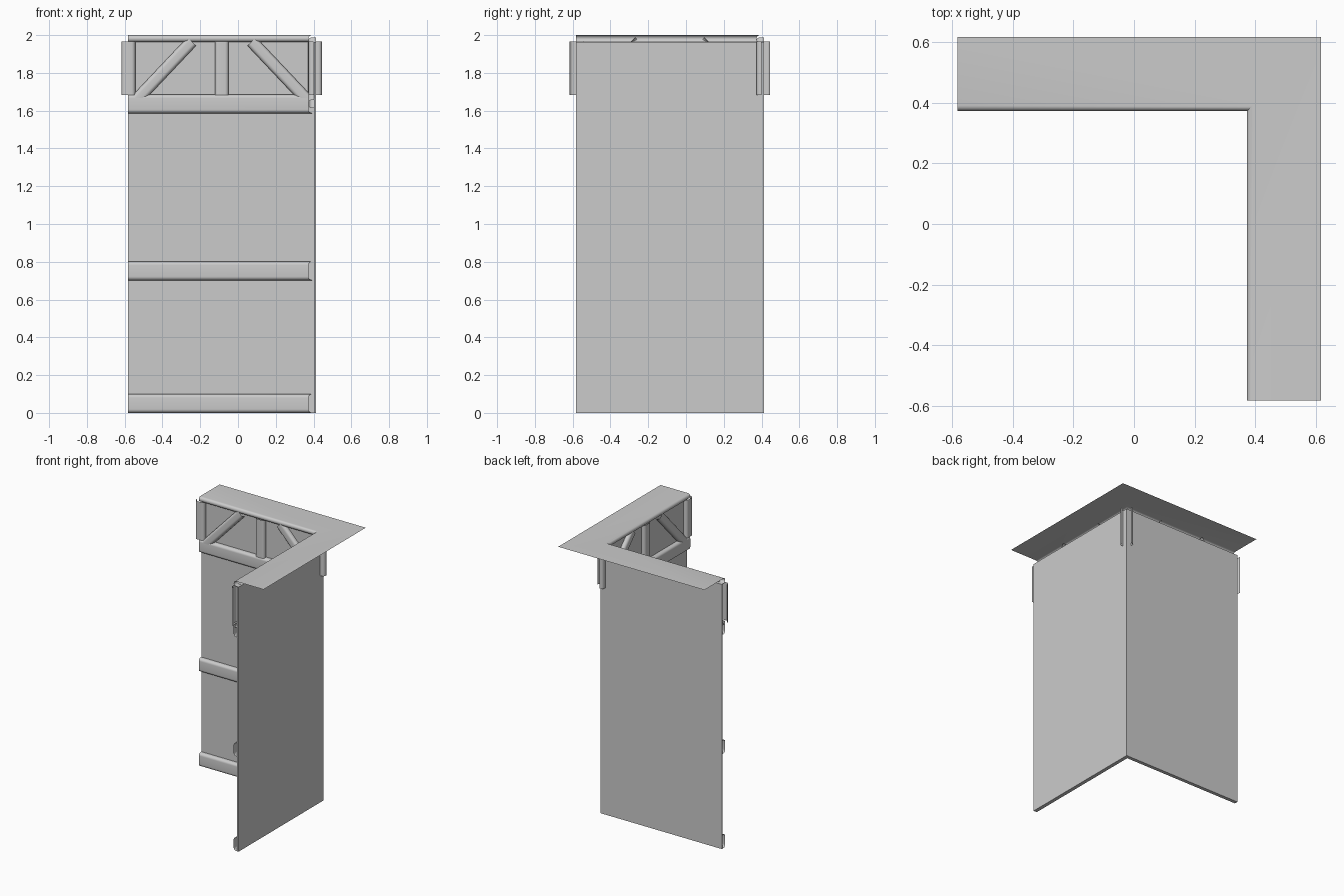
import bpy, bmesh, math
from mathutils import Vector

if "Cube" in bpy.data.objects:
    bpy.data.objects.remove(bpy.data.objects["Cube"])

START = -0.583           # free ends of both wings
FACE, BACK, OUT = 0.373, 0.402, 0.413   # rail front, wall inner, wall outer


def arc(cx, cy, r, a0, a1, n=6):
    return [(cx + r * math.cos(math.radians(a0 + (a1 - a0) * i / n)),
             cy + r * math.sin(math.radians(a0 + (a1 - a0) * i / n)))
            for i in range(n + 1)]


def finish(name, rows, facing, closed=False):
    """Skin rows of points; orient open sheets to look along 'facing'."""
    bm = bmesh.new()
    grid = [[bm.verts.new(p) for p in row] for row in rows]
    n = len(grid)
    for i in range(n if closed else n - 1):
        a, b = grid[i], grid[(i + 1) % n]
        for j in range(len(a) - 1):
            bm.faces.new((a[j], a[j + 1], b[j + 1], b[j]))
    if closed:
        for k in (0, -1):
            bm.faces.new([row[k] for row in grid])
    bmesh.ops.recalc_face_normals(bm, faces=bm.faces)
    bm.normal_update()
    if not closed:
        total = sum((f.normal * f.calc_area() for f in bm.faces), Vector())
        if total.dot(Vector(facing)) < 0:
            bmesh.ops.reverse_faces(bm, faces=bm.faces)
    me = bpy.data.meshes.new(name)
    bm.to_mesh(me)
    bm.free()
    ob = bpy.data.objects.new(name, me)
    bpy.context.collection.objects.link(ob)
    bpy.ops.object.select_all(action='DESELECT')
    ob.select_set(True)
    bpy.context.view_layer.objects.active = ob
    bpy.ops.object.shade_smooth_by_angle(angle=math.radians(35))
    return ob


def sweep_corner(name, profile, facing=(-1, -1, 0), closed=False):
    """Run a (depth, height) profile along both wings with a mitred corner."""
    rows = [[(START, d, z), (d, d, z), (d, START, z)] for d, z in profile]
    return finish(name, rows, facing, closed)


def rounded_channel(lo, hi, back, r=0.02):
    """Open channel with two rounded front corners, as (depth, across)."""
    return ([(back, lo)] + arc(FACE + r, lo + r, r, 270, 180)
            + arc(FACE + r, hi - r, r, 180, 90) + [(back, hi)])


def bar(name, p, q, half, back, swap):
    """Channel bar between two (along, z) points on one wing."""
    p, q = Vector(p), Vector(q)
    t = (q - p).normalized()
    side = Vector((-t.y, t.x))
    rows = []
    for d, w in rounded_channel(-half, half, back):
        row = []
        for c in (p, q):
            s = c + side * w
            row.append((d, s.x, s.y) if swap else (s.x, d, s.y))
        rows.append(row)
    finish(name, rows, (-1, 0, 0) if swap else (0, -1, 0))


# wall panels
sweep_corner("wall_panels", [(BACK, 0), (OUT, 0), (OUT, 1.963), (BACK, 1.963)],
             closed=True)

# horizontal rails
for label, z in (("bottom", 0.0), ("middle", 0.702), ("upper", 1.586)):
    sweep_corner(label + "_rail", rounded_channel(z, z + 0.1, BACK))

# top ledge with rolled inner lip
r = 0.0185
sweep_corner("top_ledge", [(0.617, 2.0)] + arc(FACE + r, 2 - r, r, 90, 270, 10)
             + [(BACK, 2 - 2 * r)], facing=(0, 0, 1))

# posts and diagonal braces on each wing
MID = -0.086
for wing, swap in (("back", False), ("side", True)):
    for i, off in enumerate((-0.494, 0, 0.494)):
        bar(f"{wing}_post_{i + 1}", (MID + off, 1.683), (MID + off, 1.966),
            0.037, 0.4, swap)
    for i, s in enumerate((-1, 1)):
        bar(f"{wing}_brace_{i + 1}", (MID + s * 0.472, 1.635),
            (MID + s * 0.159, 1.966), 0.032, OUT - 0.001, swap)
